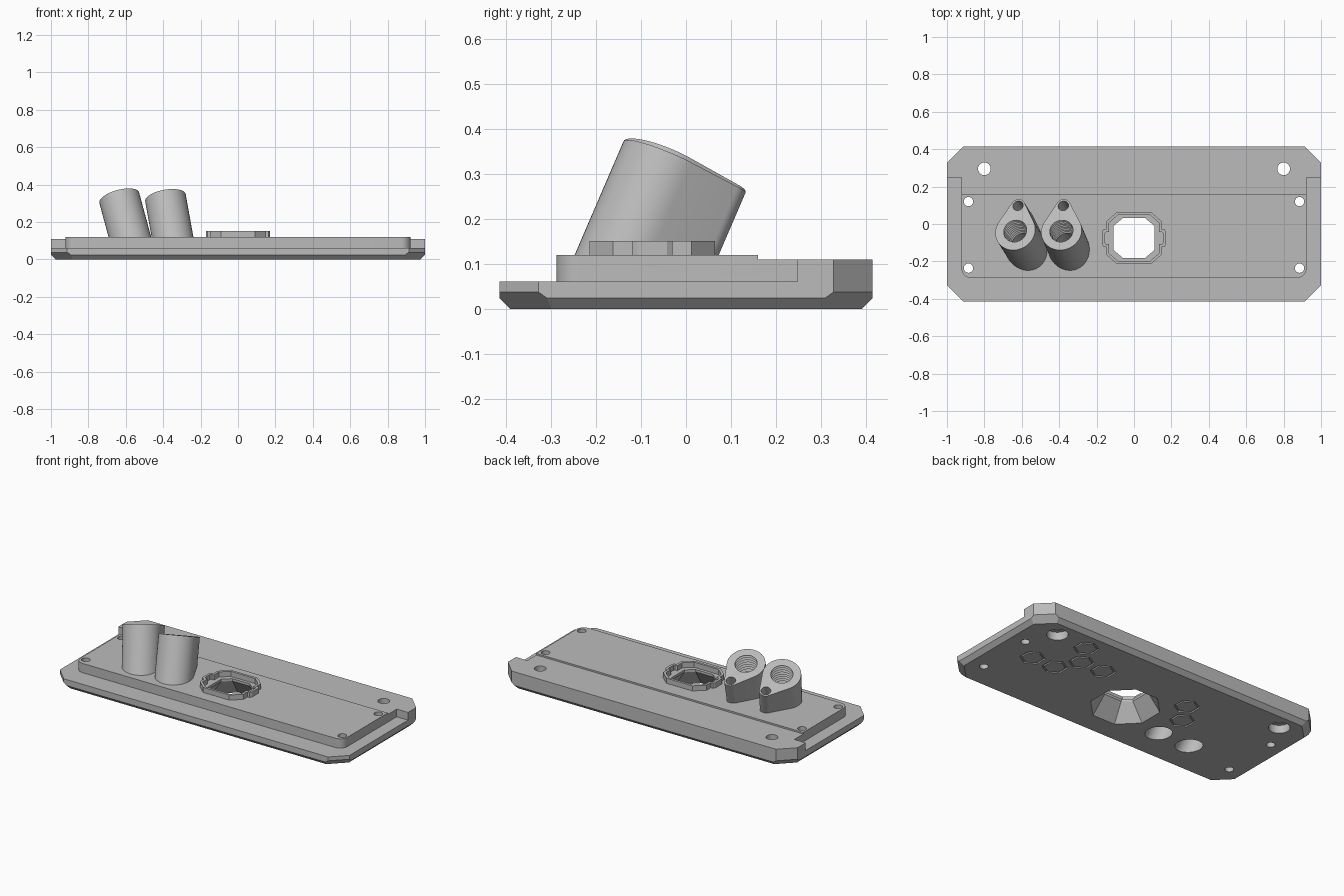
import bpy, bmesh
from math import sin, cos, pi, acos, radians
from mathutils import Vector, Matrix

if "Cube" in bpy.data.objects:
    bpy.data.objects.remove(bpy.data.objects["Cube"], do_unlink=True)

grey = bpy.data.materials.new("plain_grey")
grey.use_nodes = True
grey.diffuse_color = (0.5, 0.5, 0.5, 1)
grey.node_tree.nodes["Principled BSDF"].inputs["Base Color"].default_value = (0.5, 0.5, 0.5, 1)


def make_object(name, bm):
    bmesh.ops.recalc_face_normals(bm, faces=bm.faces)
    mesh = bpy.data.meshes.new(name)
    bm.to_mesh(mesh)
    bm.free()
    mesh.materials.append(grey)
    obj = bpy.data.objects.new(name, mesh)
    bpy.context.collection.objects.link(obj)
    return obj


def loft(name, rings, loop=False):
    """Skin a stack of point rings; cap the ends, or join them when loop is set."""
    bm = bmesh.new()
    rows = [[bm.verts.new(p) for p in ring] for ring in rings]
    pairs = list(zip(rows, rows[1:]))
    if loop:
        pairs.append((rows[-1], rows[0]))
    else:
        bm.faces.new(rows[0])
        bm.faces.new(rows[-1])
    n = len(rows[0])
    for a, b in pairs:
        for i in range(n):
            j = (i + 1) % n
            bm.faces.new((a[i], a[j], b[j], b[i]))
    return make_object(name, bm)


def at(pts, z):
    return [Vector((x, y, z)) for x, y in pts]


def prism(name, pts, z0, z1):
    return loft(name, [at(pts, z0), at(pts, z1)])


def ring_wall(name, outer, inner, z0, z1):
    return loft(name, [at(outer, z0), at(outer, z1), at(inner, z1), at(inner, z0)], True)


def arc(cx, cy, r, a0, a1, n):
    return [(cx + r * cos(a0 + (a1 - a0) * i / n), cy + r * sin(a0 + (a1 - a0) * i / n))
            for i in range(n + 1)]


def circle(cx, cy, r, n=32, turn=0):
    return arc(cx, cy, r, turn, turn + 2 * pi, n)[:-1]


def four_way(quarter, cy):
    """Mirror a first-quadrant run of points into a closed outline around (0, cy)."""
    left = [(-x, y) for x, y in reversed(quarter)]
    half = quarter + left
    return [(x, y + cy) for x, y in half + [(-x, -y) for x, y in half]]


def boolean(target, tools, operation="DIFFERENCE", keep=False):
    bpy.context.view_layer.objects.active = target
    for tool in tools:
        mod = target.modifiers.new("cut", "BOOLEAN")
        mod.operation = operation
        mod.solver = "EXACT"
        mod.object = tool
        bpy.ops.object.modifier_apply(modifier=mod.name)
        if not keep:
            bpy.data.objects.remove(tool, do_unlink=True)


def slice_off(bm, co, no):
    geom = bm.verts[:] + bm.edges[:] + bm.faces[:]
    res = bmesh.ops.bisect_plane(bm, geom=geom, plane_co=co, plane_no=no, clear_outer=True)
    edges = [e for e in res["geom_cut"] if isinstance(e, bmesh.types.BMEdge)]
    bmesh.ops.contextual_create(bm, geom=edges)


# Plate block with clipped corners and a bevelled underside
W, D, TOP = 1.0, 0.415, 0.11
bm = bmesh.new()
bmesh.ops.create_cube(bm, size=1, matrix=Matrix.Translation((0, 0, TOP / 2))
                      @ Matrix.Diagonal((2 * W, 2 * D, TOP, 1)))
for sx in (-1, 1):
    for sy in (-1, 1):
        slice_off(bm, (sx * W, sy * (D - 0.087), 0), (sx, sy, 0))
for s in (-1, 1):
    slice_off(bm, (s * W, 0, 0.025), (s, 0, -1))
    slice_off(bm, (0, s * D, 0.025), (0, s, -1))
for sx in (-1, 1):
    for sy in (-1, 1):
        slice_off(bm, (sx * W, sy * (D - 0.087), 0.038), (sx * 0.7, sy * 0.7, -1))
plate = make_object("base_plate", bm)


# Lowered rim around the front and sides, leaving a deck with rounded front corners
def deck_outline(back):
    left = arc(-0.872, -0.238, 0.05, pi, 1.5 * pi, 8)
    right = [(-x, y) for x, y in reversed(left)]
    return [(-0.922, back)] + left + right + [(0.922, back)]


rim = deck_outline(0.248) + [(1.1, 0.248), (1.1, -0.6), (-1.1, -0.6), (-1.1, 0.248)]
boolean(plate, [prism("rim_cutter", rim, 0.062, 0.2)])
boolean(plate, [prism("deck_pad", deck_outline(0.16), 0.09, 0.12)], "UNION")

# Screw holes, the rear pair counterbored from below
cutters = []
for s in (-1, 1):
    cutters.append(prism("rear_hole", circle(s * 0.8, 0.295, 0.034), -0.1, 0.3))
    cutters.append(prism("rear_counterbore", circle(s * 0.8, 0.295, 0.06), -0.1, 0.05))
    for y in (0.12, -0.236):
        cutters.append(prism("small_hole", circle(s * 0.885, y, 0.025, 24), -0.1, 0.3))

# Flared eight-sided opening
CY = -0.075
mouth = four_way([(0.185, 0.077), (0.077, 0.185)], CY)
throat = four_way([(0.109, 0.065), (0.06, 0.106)], CY)
cutters.append(loft("opening", [at(mouth, -0.02), at(mouth, 0), at(throat, 0.105), at(throat, 0.3)]))

# Honeycomb grooves on the underside
for x, y in ((0.74, 0.01), (0.58, 0.01), (0.5, 0.145), (0.345, 0.145),
             (0.58, 0.28), (-0.26, 0.145), (-0.34, 0.01)):
    cutters.append(ring_wall("groove", circle(x, y, 0.072, 6, pi / 6),
                             circle(x, y, 0.06, 6, pi / 6), -0.02, 0.008))
boolean(plate, cutters)

# Collar around the opening, with a key tab on each side
collar_out = four_way([(0.172, 0.033), (0.164, 0.045), (0.15, 0.045), (0.15, 0.087), (0.09, 0.14)], CY)
collar_in = four_way([(0.157, 0.024), (0.15, 0.032), (0.135, 0.032), (0.135, 0.08), (0.084, 0.125)], CY)
collar = ring_wall("opening_collar", collar_out, collar_in, 0.115, 0.152)

# Teardrop outline shared by both tilted sockets
R, LOBE_R, LOBE_Y = 0.11, 0.038, 0.147
tan_a = acos((R - LOBE_R) / LOBE_Y)
teardrop = (arc(0, 0, R, pi / 2 + tan_a, 2.5 * pi - tan_a, 40)
            + arc(0, LOBE_Y, LOBE_R, pi / 2 - tan_a, pi / 2 + tan_a, 16))

# Tilted threaded sockets
sockets = []
for name, x, lean in (("outer_socket", -0.635, -0.27), ("inner_socket", -0.388, -0.18)):
    axis = Vector((lean, 0.43, 1)).normalized()
    ydir = (Vector((0, 1, 0)) - axis * axis.y).normalized()
    xdir = ydir.cross(axis)
    frame = Matrix((xdir, ydir, axis)).transposed().to_4x4()
    frame.translation = (x, -0.038, 0.33)

    top = [frame @ p for p in at(teardrop, 0)]
    foot = [p - axis * ((p.z - 0.07) / axis.z) for p in top]
    socket = loft(name, [foot, top])

    # Bore: smooth below, ridged thread in the upper part
    profile = [(-0.5, 0.07), (-0.2, 0.07)]
    profile += [(-0.19 + 0.01 * i, 0.063 if i % 2 else 0.073) for i in range(20)]
    profile += [(0.05, 0.073)]
    bore = loft("bore", [[frame @ p for p in at(circle(0, 0, r), z)] for z, r in profile])
    pin = loft("pin_hole", [[frame @ p for p in at(circle(0, LOBE_Y, 0.028, 24), z)]
                            for z in (-0.12, 0.05)])
    boolean(plate, [bore], keep=True)
    boolean(socket, [bore, pin])
    sockets.append(socket)

# Smooth the round walls, keep hard edges crisp
for obj in [plate, collar] + sockets:
    bpy.ops.object.select_all(action="DESELECT")
    obj.select_set(True)
    bpy.context.view_layer.objects.active = obj
    bpy.ops.object.shade_smooth_by_angle(angle=radians(25))
